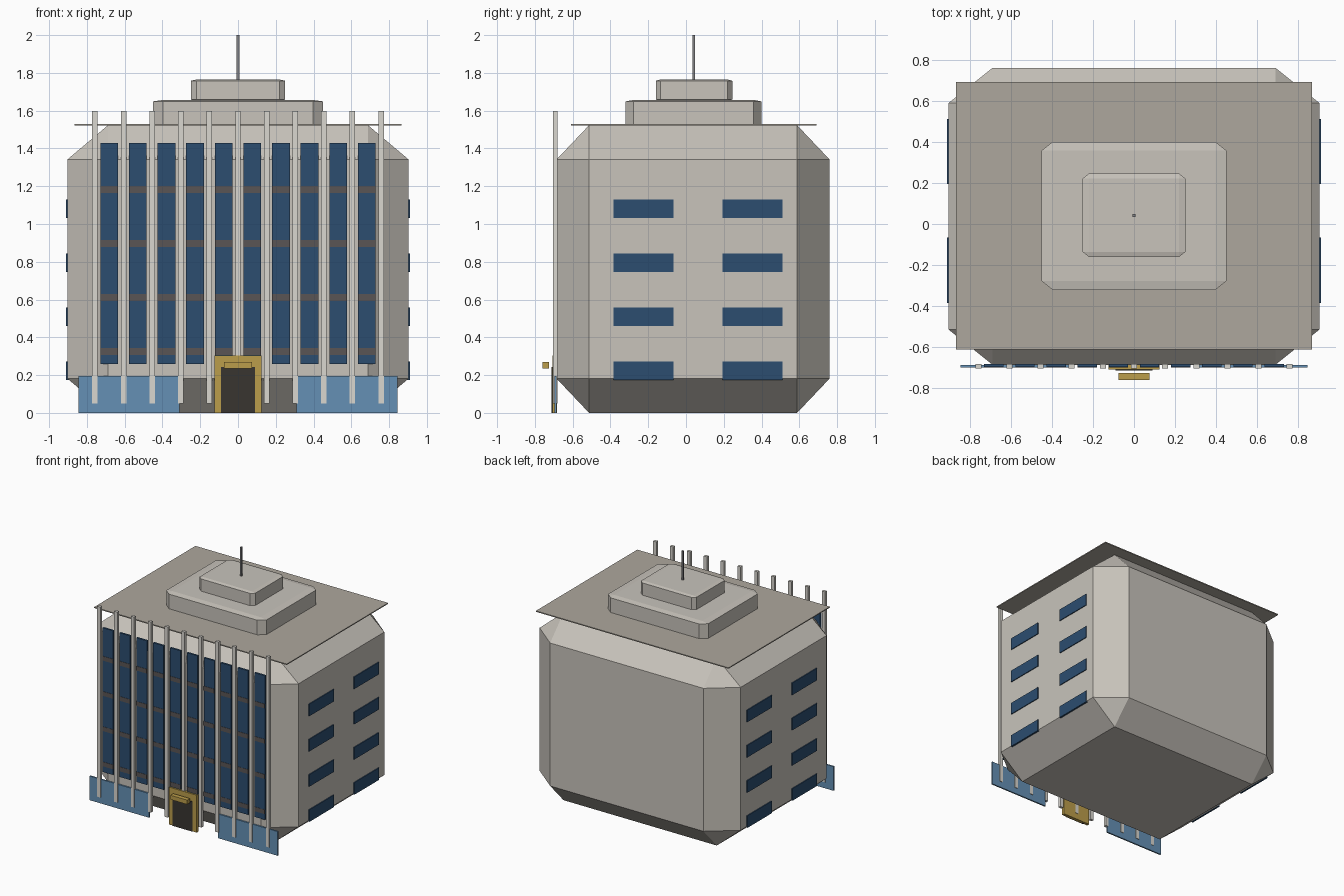
import bpy, bmesh
from mathutils import Vector

if "Cube" in bpy.data.objects:
    bpy.data.objects.remove(bpy.data.objects["Cube"])


def material(name, rgb):
    m = bpy.data.materials.new(name)
    m.diffuse_color = (*rgb, 1)
    m.use_nodes = True
    m.node_tree.nodes["Principled BSDF"].inputs["Base Color"].default_value = m.diffuse_color
    return m


STONE = material("stone", (0.58, 0.55, 0.50))
ROOF = material("roof", (0.42, 0.39, 0.34))
FIN = material("pale_fin", (0.70, 0.68, 0.63))
GLASS = material("dark_glass", (0.025, 0.075, 0.16))
BAND = material("brown_band", (0.10, 0.09, 0.09))
BLUE = material("blue_glass", (0.13, 0.28, 0.46))
GOLD = material("gold", (0.50, 0.34, 0.07))
DARK = material("dark_door", (0.04, 0.035, 0.03))
METAL = material("metal", (0.22, 0.22, 0.23))


def box(name, x, y, z, mat, bevel=0):
    """Box from (min, max) ranges; bevel is a fraction of each side."""
    bm = bmesh.new()
    bmesh.ops.create_cube(bm, size=1)
    if bevel:
        bmesh.ops.bevel(bm, geom=bm.edges[:], offset=bevel, segments=1,
                        affect='EDGES', profile=0.5)
    bmesh.ops.scale(bm, vec=Vector((x[1] - x[0], y[1] - y[0], z[1] - z[0])), verts=bm.verts)
    bmesh.ops.translate(bm, vec=Vector((sum(x) / 2, sum(y) / 2, sum(z) / 2)), verts=bm.verts)
    me = bpy.data.meshes.new(name)
    bm.to_mesh(me)
    bm.free()
    me.materials.append(mat)
    ob = bpy.data.objects.new(name, me)
    bpy.context.collection.objects.link(ob)
    return ob


def span(c, w):
    return (c - w / 2, c + w / 2)


# Main block, roof slab and stepped penthouse
box("main_block", (-0.903, 0.903), (-0.685, 0.76), (0, 1.523), STONE, 0.119)
box("roof_slab", (-0.865, 0.865), (-0.61, 0.69), (1.521, 1.529), ROOF)
box("penthouse_lower", (-0.45, 0.45), (-0.32, 0.40), (1.522, 1.657), STONE, 0.06)
box("penthouse_upper", (-0.25, 0.25), (-0.16, 0.245), (1.652, 1.765), STONE, 0.06)
box("mast", span(0, 0.014), span(0.041, 0.014), (1.755, 2.0), METAL)

# Front fins
STEP = 0.1515
for i in range(11):
    box("front_fin", span((i - 5) * STEP, 0.029), (-0.704, -0.681), (0.05, 1.597), FIN)

# Front window strips with floor bands
for i in range(10):
    c = (i - 4.5) * STEP
    box("front_window_strip", span(c, 0.094), (-0.696, -0.68), (0.26, 1.43), GLASS)
    for k in range(4):
        box("floor_band", span(c, 0.094), (-0.698, -0.682), span(0.325 + 0.286 * k, 0.036), BAND)

# Side windows
for s in (-1, 1):
    for yc in (-0.225, 0.353):
        for k in range(4):
            box("side_window", span(s * 0.903, 0.014), span(yc, 0.318),
                span(0.222 + 0.286 * k, 0.098), GLASS)

# Ground-floor glazing on both sides of the entrance
for s in (-1, 1):
    box("ground_glazing", span(s * 0.577, 0.535), (-0.697, -0.685), (0, 0.196), BLUE)

# Entrance
box("entrance_frame", span(0, 0.25), (-0.708, -0.684), (0, 0.303), GOLD)
box("entrance_door", span(0, 0.178), (-0.713, -0.697), (0, 0.243), DARK)
box("entrance_canopy", span(0, 0.15), (-0.76, -0.724), (0.235, 0.27), GOLD)
